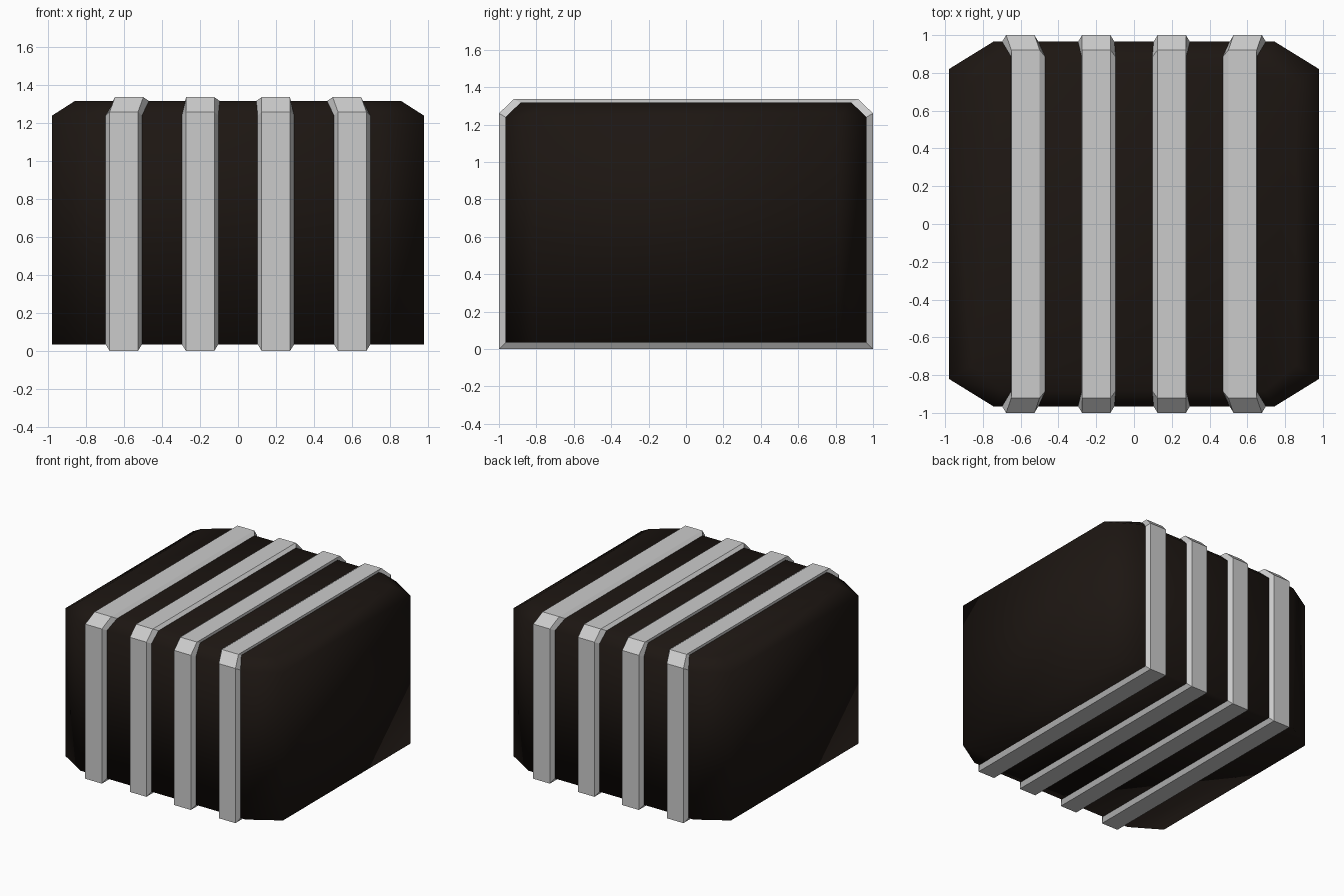
import bpy

if "Cube" in bpy.data.objects:
    bpy.data.objects.remove(bpy.data.objects["Cube"])


def build(name, verts, faces):
    me = bpy.data.meshes.new(name)
    me.from_pydata(verts, [], faces)
    me.update()
    ob = bpy.data.objects.new(name, me)
    bpy.context.collection.objects.link(ob)
    return ob


def octagon(x_end, y_end, x_side, y_side, z):
    # counter-clockwise plan outline with cut corners
    return [(x_end, -y_end, z), (x_end, y_end, z), (x_side, y_side, z), (-x_side, y_side, z),
            (-x_end, y_end, z), (-x_end, -y_end, z), (-x_side, -y_side, z), (x_side, -y_side, z)]


# Dark body: stacked octagonal outlines, smooth shaded
rings = [octagon(0.98, 0.82, 0.745, 0.965, 0.034),
         octagon(0.98, 0.82, 0.745, 0.965, 1.24),
         octagon(0.86, 0.75, 0.69, 0.885, 1.317)]
verts = [v for r in rings for v in r]
faces = [(k * 8 + i, k * 8 + (i + 1) % 8, k * 8 + 8 + (i + 1) % 8, k * 8 + 8 + i)
         for k in range(2) for i in range(8)]
faces += [tuple(range(7, -1, -1)), tuple(range(16, 24))]
body = build("body", verts, faces)
body.data.polygons.foreach_set("use_smooth", [True] * len(body.data.polygons))
mat = bpy.data.materials.new("dark")
mat.diffuse_color = (0.012, 0.008, 0.006, 1)
mat.use_nodes = True
mat.node_tree.nodes["Principled BSDF"].inputs["Base Color"].default_value = mat.diffuse_color
body.data.materials.append(mat)

# Band loops in the y-z plane: one on the body surface, one raised above it
inner = [(-0.965, 0.034), (0.965, 0.034), (0.965, 1.24), (0.885, 1.317), (-0.885, 1.317), (-0.965, 1.24)]
outer = [(-1.0, 0.0), (1.0, 0.0), (1.0, 1.26), (0.92, 1.337), (-0.92, 1.337), (-1.0, 1.26)]


def band(name, cx, top_wide, top_narrow):
    # Trapezoid section whose top is pulled towards the middle
    verts = []
    for i in range(6):
        top = i in (3, 4)
        cw = top_wide if top else cx
        cn = top_narrow if top else cx
        w = 0.09 if top else 0.096
        for x, (y, z) in ((cw - w, inner[i]), (cn - 0.075, outer[i]),
                          (cn + 0.075, outer[i]), (cw + w, inner[i])):
            verts.append((x, y, z))
    faces = []
    for i in range(6):
        j = (i + 1) % 6
        for k in range(3):
            faces.append((i * 4 + k, j * 4 + k, j * 4 + k + 1, i * 4 + k + 1))
    ob = build(name, verts, faces)
    # outward facing: first raised face is the underside
    if ob.data.polygons[1].normal.z > 0:
        ob.data.flip_normals()


for side, s in (("left", -1), ("right", 1)):
    band("outer_band_" + side, s * 0.602, s * 0.56, s * 0.574)
    band("inner_band_" + side, s * 0.2, s * 0.187, s * 0.199)
